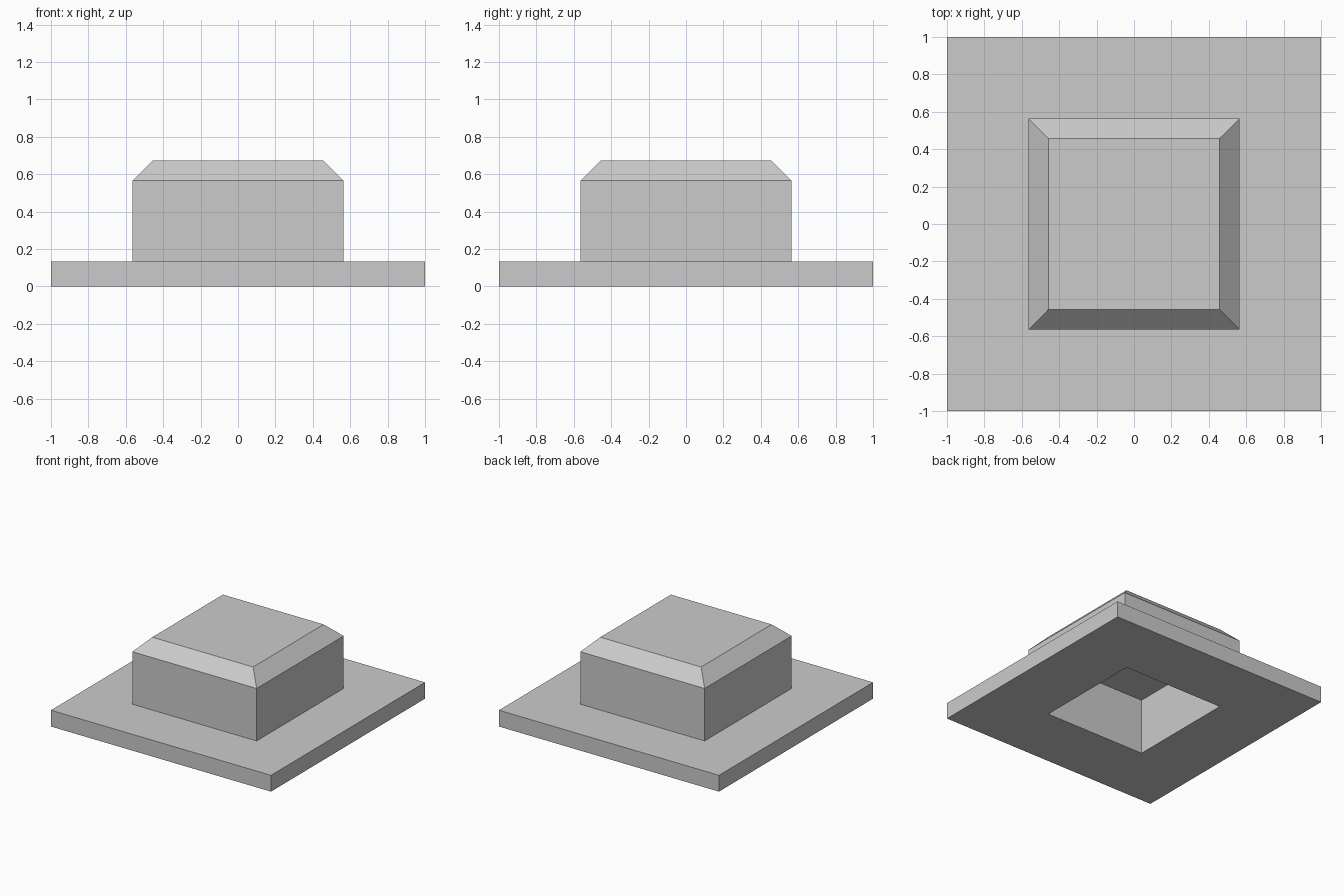
import bpy
import bmesh

cube = bpy.data.objects.get("Cube")
if cube:
    bpy.data.objects.remove(cube, do_unlink=True)

# Single flat grey material
GREY = (0.6, 0.6, 0.6, 1.0)
grey = bpy.data.materials.new("plain_grey")
grey.use_nodes = True
grey.diffuse_color = GREY
grey.node_tree.nodes["Principled BSDF"].inputs["Base Color"].default_value = GREY

# Main dimensions
PLATE, PLATE_TOP = 1.0, 0.134
BLOCK, BLOCK_TOP = 0.565, 0.672
CHAMFER = 0.107
HOLLOW, HOLLOW_DEPTH = BLOCK - CHAMFER, 0.46

# Square section as (half width, height), from hollow ceiling out to block top
profile = [
    (HOLLOW, HOLLOW_DEPTH),
    (HOLLOW, 0),
    (PLATE, 0),
    (PLATE, PLATE_TOP),
    (BLOCK, PLATE_TOP),
    (BLOCK, BLOCK_TOP - CHAMFER),
    (BLOCK - CHAMFER, BLOCK_TOP),
]


def square_ring(bm, half, z):
    corners = ((-1, -1), (1, -1), (1, 1), (-1, 1))
    return [bm.verts.new((sx * half, sy * half, z)) for sx, sy in corners]


# Flanged block: rings joined by flat walls, closed at the ceiling and the top
bm = bmesh.new()
rings = [square_ring(bm, half, z) for half, z in profile]
for lower, upper in zip(rings, rings[1:]):
    for i in range(4):
        j = (i + 1) % 4
        bm.faces.new((lower[i], lower[j], upper[j], upper[i]))
bm.faces.new(rings[0][::-1])
bm.faces.new(rings[-1])
bmesh.ops.recalc_face_normals(bm, faces=bm.faces)

mesh = bpy.data.meshes.new("flanged_block")
bm.to_mesh(mesh)
bm.free()
mesh.materials.append(grey)
block = bpy.data.objects.new("flanged_block", mesh)
bpy.context.collection.objects.link(block)
